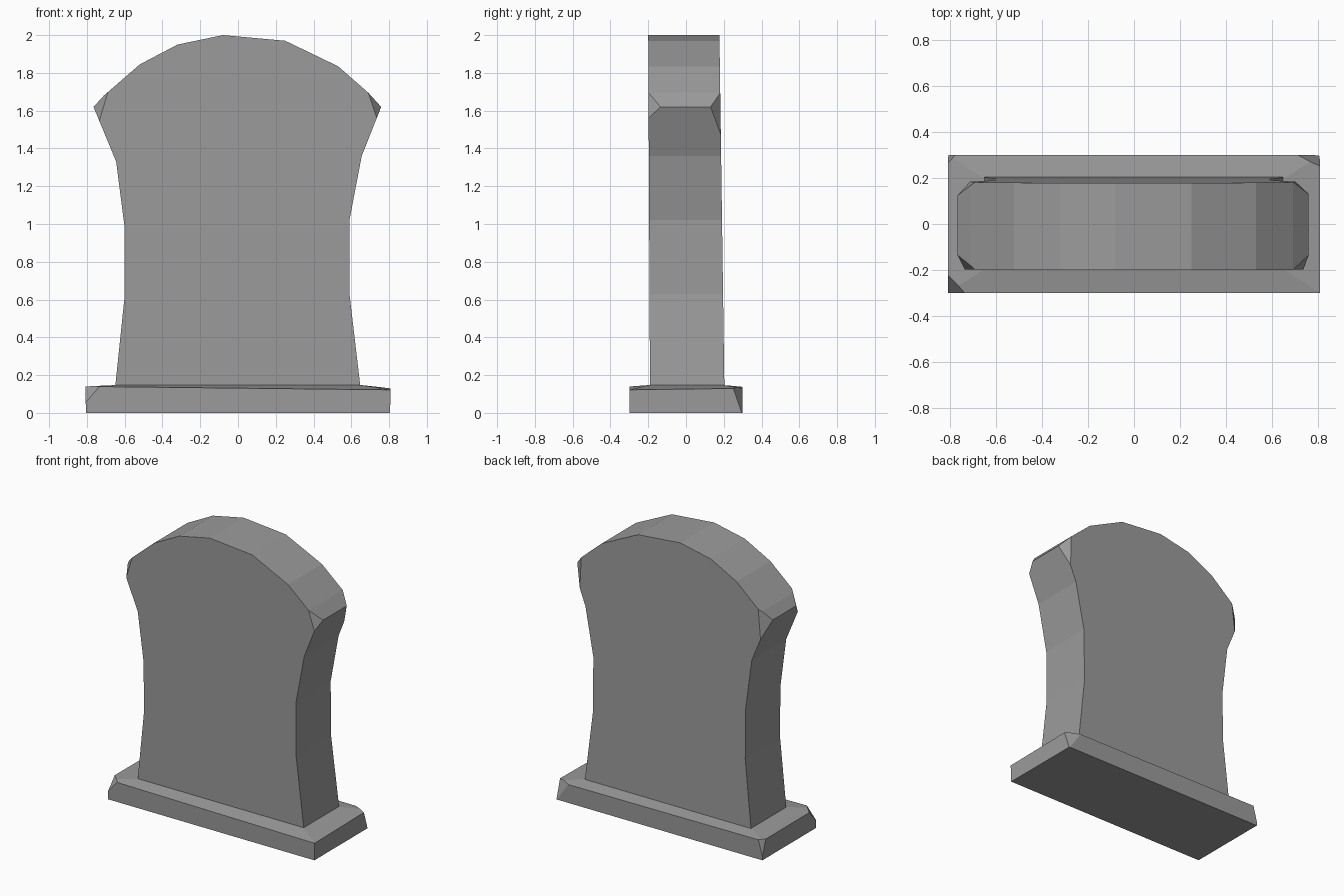
import bpy, bmesh
from mathutils import Vector

if "Cube" in bpy.data.objects:
    bpy.data.objects.remove(bpy.data.objects["Cube"])

stone = bpy.data.materials.new("grey stone")
stone.diffuse_color = (0.33, 0.33, 0.33, 1)
stone.use_nodes = True
stone.node_tree.nodes["Principled BSDF"].inputs["Base Color"].default_value = stone.diffuse_color


def chip(bm, a, b, c):
    """Cut off everything outside the plane through three points and cap it."""
    a, b, c = Vector(a), Vector(b), Vector(c)
    n = (b - a).cross(c - a).normalized()
    if n.dot(Vector((0, 0, a.z * 0.5)) - a) > 0:
        n = -n
    cut = bmesh.ops.bisect_plane(bm, geom=bm.verts[:] + bm.edges[:] + bm.faces[:],
                                 plane_co=a, plane_no=n, clear_outer=True)
    edges = [e for e in cut["geom_cut"] if isinstance(e, bmesh.types.BMEdge)]
    bmesh.ops.holes_fill(bm, edges=edges, sides=0)


def loft(rings):
    """Closed solid from rings of equal point count."""
    bm = bmesh.new()
    rows = [[bm.verts.new(p) for p in ring] for ring in rings]
    n = len(rows[0])
    bm.faces.new(rows[0][::-1])
    bm.faces.new(rows[-1])
    for lo, hi in zip(rows, rows[1:]):
        for i in range(n):
            j = (i + 1) % n
            bm.faces.new((lo[i], lo[j], hi[j], hi[i]))
    return bm


def finish(bm, name):
    bmesh.ops.recalc_face_normals(bm, faces=bm.faces[:])
    mesh = bpy.data.meshes.new(name)
    bm.to_mesh(mesh)
    bm.free()
    mesh.materials.append(stone)
    bpy.context.collection.objects.link(bpy.data.objects.new(name, mesh))


# Upright slab: waisted outline with a domed top, slightly thinner upwards
outline = [(0.65, 0.12), (0.59, 0.63), (0.59, 1.02), (0.655, 1.36), (0.758, 1.62),
           (0.69, 1.695), (0.53, 1.835), (0.25, 1.97), (-0.08, 2.0), (-0.32, 1.95),
           (-0.52, 1.845), (-0.71, 1.68), (-0.765, 1.62), (-0.645, 1.33),
           (-0.60, 0.98), (-0.60, 0.62), (-0.652, 0.12)]
slab = loft([[(x, -0.19 - 0.005 * z, z) for x, z in outline],
             [(x, 0.205 - 0.014 * z, z) for x, z in outline]])
# Chipped shoulders
chip(slab, (0.758, -0.135, 1.62), (0.69, -0.198, 1.695), (0.735, -0.198, 1.56))
chip(slab, (0.758, 0.13, 1.62), (0.69, 0.182, 1.695), (0.70, 0.184, 1.48))
chip(slab, (-0.765, -0.135, 1.62), (-0.69, -0.198, 1.695), (-0.73, -0.198, 1.56))
chip(slab, (-0.765, 0.125, 1.62), (-0.69, 0.182, 1.695), (-0.71, 0.184, 1.50))
finish(slab, "slab")

# Plinth: low block whose top rises gently towards the slab
corners = [(-1, -1), (1, -1), (1, 1), (-1, 1)]
rim = [0.14, 0.122, 0.13, 0.138]
plinth = loft([[(0.805 * x, 0.298 * y, 0) for x, y in corners],
               [(0.808 * x, 0.3 * y, z) for (x, y), z in zip(corners, rim)],
               [(0.655 * x, 0.2 * y, 0.147) for x, y in corners]])
# Chipped plinth corners
chip(plinth, (-0.81, -0.22, 0.138), (-0.735, -0.3, 0.138), (-0.81, -0.3, 0.05))
chip(plinth, (0.808, 0.25, 0.13), (0.71, 0.3, 0.13), (0.80, 0.298, 0.0))
chip(plinth, (-0.808, 0.265, 0.138), (-0.775, 0.3, 0.138), (-0.805, 0.298, 0.03))
finish(plinth, "plinth")
